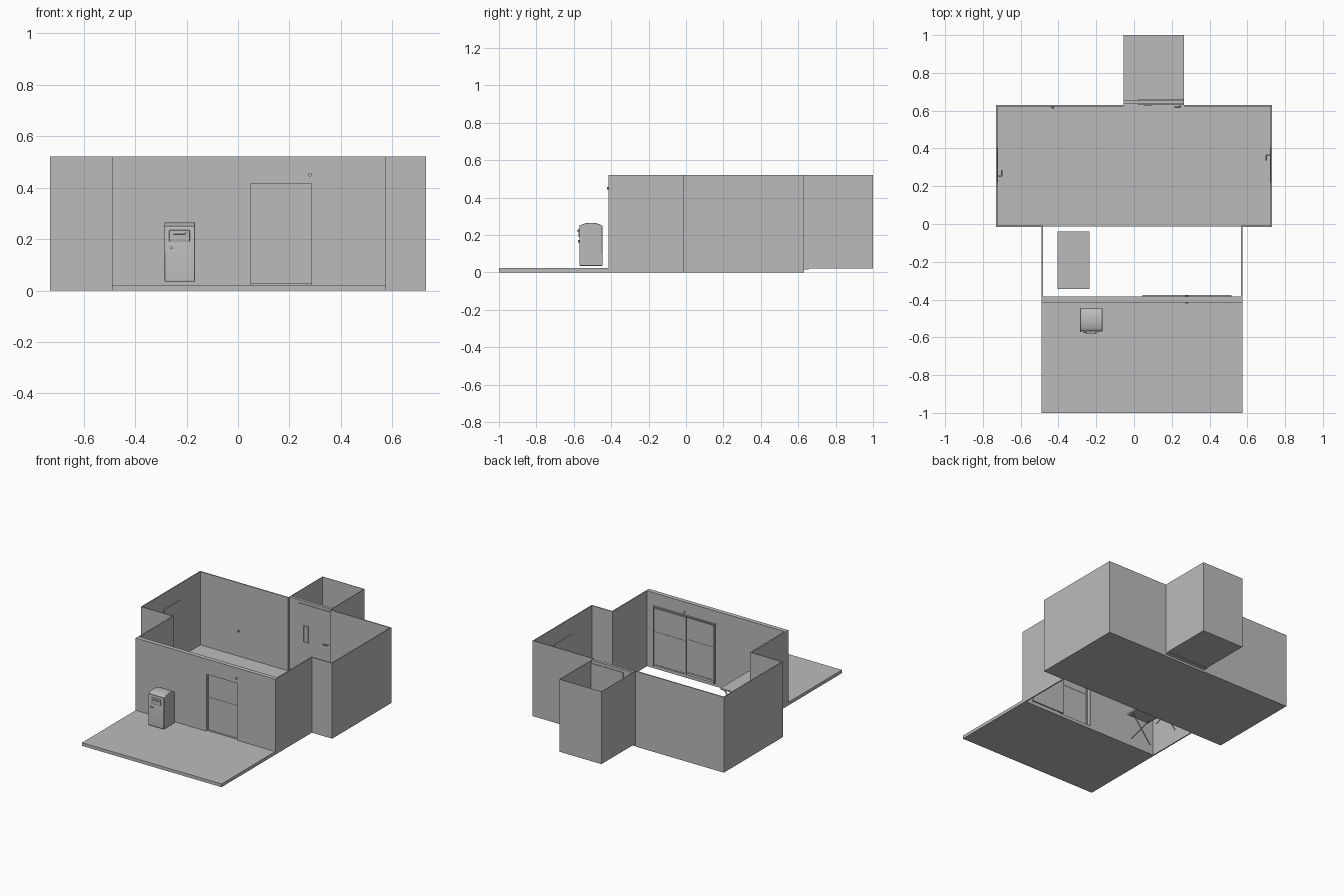
import bpy, math
from mathutils import Vector

if "Cube" in bpy.data.objects:
    bpy.data.objects.remove(bpy.data.objects["Cube"])

TOP = 0.52
grey = bpy.data.materials.new("plain_grey")
grey.use_nodes = True
grey.diffuse_color = (0.5, 0.5, 0.5, 1)
grey.node_tree.nodes["Principled BSDF"].inputs["Base Color"].default_value = (0.5, 0.5, 0.5, 1)


def make(name, verts, faces):
    mesh = bpy.data.meshes.new(name)
    mesh.from_pydata(verts, [], faces)
    mesh.materials.append(grey)
    obj = bpy.data.objects.new(name, mesh)
    bpy.context.collection.objects.link(obj)
    return obj


def prism(name, profile, axis, a, b):
    """Extrude a 2D outline along axis from a to b."""
    def place(p, d):
        v = list(p)
        v.insert("xyz".index(axis), d)
        return v
    n = len(profile)
    verts = [place(p, a) for p in profile] + [place(p, b) for p in profile]
    faces = [tuple(range(n))[::-1], tuple(range(n, 2 * n))]
    faces += [(i, (i + 1) % n, n + (i + 1) % n, n + i) for i in range(n)]
    obj = make(name, verts, faces)
    import bmesh
    bm = bmesh.new()
    bm.from_mesh(obj.data)
    bmesh.ops.recalc_face_normals(bm, faces=bm.faces)
    bm.to_mesh(obj.data)
    bm.free()
    return obj


def box(name, x, y, z):
    return prism(name, [(x[0], y[0]), (x[1], y[0]), (x[1], y[1]), (x[0], y[1])], "z", *z)


def wall(name, path, bottom, thickness):
    """Thin standing wall that follows a plan path."""
    n = len(path)
    verts = [(x, y, z) for z in (bottom, TOP) for x, y in path]
    obj = make(name, verts, [(i, i + 1, n + i + 1, n + i) for i in range(n - 1)])
    mod = obj.modifiers.new("thickness", "SOLIDIFY")
    mod.thickness, mod.offset, mod.use_even_offset = thickness, 0, True
    return obj


def bevel(obj, width):
    mod = obj.modifiers.new("soft_edges", "BEVEL")
    mod.width, mod.segments = width, 2
    return obj


def rod(name, a, b, r):
    a, b = Vector(a), Vector(b)
    bpy.ops.mesh.primitive_cylinder_add(vertices=10, radius=r, depth=(b - a).length,
                                        location=(a + b) / 2,
                                        rotation=(b - a).to_track_quat("Z", "Y").to_euler())
    obj = bpy.context.object
    obj.name = name
    obj.data.materials.append(grey)
    bpy.ops.object.shade_smooth_by_angle()
    return obj


# Floors
box("porch_floor", (-0.49, 0.575), (-1, -0.41), (0, 0.022))
box("main_floor", (-0.725, 0.725), (-0.012, 0.627), (0, 0.015))
box("back_floor", (-0.054, 0.264), (0.63, 0.999), (0.02, 0.024))

# Main room walls, one run per side
for side, front_x, back_x in ((-1, -0.486, -0.055), (1, 0.571, 0.265)):
    label = "left" if side > 0 else "right"
    wall(label + "_wall", [(front_x, -0.39), (front_x, -0.012), (side * 0.726, -0.012),
                           (side * 0.726, 0.626), (back_x, 0.626)], 0, 0.008)
wall("back_room_wall", [(-0.054, 0.63), (-0.054, 0.999), (0.264, 0.999), (0.264, 0.63)],
     0.02, 0.003)

# Front wall with a doorway
prism("front_wall", [(-0.49, 0), (0.05, 0), (0.05, 0.415), (0.285, 0.415), (0.285, 0),
                     (0.575, 0), (0.575, TOP), (-0.49, TOP)], "y", -0.415, -0.385)
box("doorway_sill", (0.05, 0.285), (-0.41, -0.385), (0, 0.022))


# Sliding door: one leaf in the doorway, one parked inside the wall
def leaf(name, x0, x1, y):
    z0, z1, w = 0.025, 0.42, 0.008
    box(name + "_glass", (x0, x1), (y + 0.002, y + 0.006), (z0, z1))
    for i, x in enumerate((x0, x1 - w)):
        box(f"{name}_stile_{i}", (x, x + w), (y, y + 0.008), (z0, z1))
    for i, z in enumerate((z0, 0.25, z1 - w)):
        box(f"{name}_rail_{i}", (x0, x1), (y, y + 0.008), (z, z + w))


leaf("door_leaf", 0.05, 0.285, -0.408)
leaf("parked_leaf", 0.265, 0.51, -0.385)
for i, x in enumerate((0.045, 0.51)):
    box(f"door_frame_{i}", (x, x + 0.006), (-0.386, -0.375), (0.02, 0.425))
box("door_track", (0.045, 0.516), (-0.386, -0.375), (0.425, 0.432))

# Small lamps above the door, outside and inside
rod("lamp", (0.28, -0.422, 0.45), (0.28, -0.378, 0.45), 0.007)

# Back partition with door, window frame and lever
box("partition", (-0.054, 0.264), (0.635, 0.655), (0.02, TOP))
box("partition_base", (-0.054, 0.264), (0.627, 0.655), (0.015, 0.022))
for i, y in enumerate((0.631, 0.655)):
    box(f"partition_door_{i}", (0.02, 0.262), (y, y + 0.004), (0.024, 0.5))
for i, x in enumerate((0.055, 0.09)):
    box(f"window_side_{i}", (x, x + 0.006), (0.625, 0.632), (0.24, 0.355))
for i, z in enumerate((0.24, 0.349)):
    box(f"window_rail_{i}", (0.055, 0.096), (0.625, 0.632), (z, z + 0.006))
rod("partition_lever_stem", (0.246, 0.633, 0.27), (0.246, 0.618, 0.27), 0.004)
rod("partition_lever", (0.246, 0.618, 0.27), (0.215, 0.618, 0.27), 0.004)
rod("wall_switch", (-0.43, 0.624, 0.19), (-0.43, 0.612, 0.19), 0.007)

# Side doors with levers
for side, y, turn in ((-1, 0.255, 1), (1, 0.365, -1)):
    label = "left" if side > 0 else "right"
    box(label + "_side_door", sorted((side * 0.722, side * 0.719)), (0.22, 0.405), (0.015, 0.41))
    rod(label + "_lever_stem", (side * 0.72, y, 0.2), (side * 0.70, y, 0.2), 0.003)
    rod(label + "_lever", (side * 0.70, y, 0.2), (side * 0.70, y + turn * 0.03, 0.2), 0.003)

# Folding table with crossed legs
box("table_top", (-0.405, -0.235), (-0.345, -0.04), (0.185, 0.195))
for i, y in enumerate((-0.315, -0.07)):
    rod(f"table_leg_a_{i}", (-0.39, y, 0.186), (-0.245, y, 0.004), 0.004)
    rod(f"table_leg_b_{i}", (-0.245, y + 0.01, 0.186), (-0.39, y + 0.01, 0.004), 0.004)

# Post bin with rounded lid
arc = [(-0.508 - 0.062 * math.cos(math.pi * i / 12),
        0.242 + 0.023 * math.sin(math.pi * i / 12)) for i in range(13)]
body = prism("bin_body", [(-0.57, 0.035)] + arc + [(-0.446, 0.035)], "x", -0.285, -0.167)
bevel(body, 0.003)
bpy.context.view_layer.objects.active = body
bpy.ops.object.select_all(action="DESELECT")
body.select_set(True)
bpy.ops.object.shade_smooth_by_angle()
box("bin_lid_seam", (-0.283, -0.169), (-0.572, -0.565), (0.248, 0.251))
bevel(box("bin_flap", (-0.268, -0.187), (-0.575, -0.565), (0.19, 0.235)), 0.004)
bevel(box("bin_grip", (-0.253, -0.202), (-0.582, -0.57), (0.218, 0.226)), 0.003)
box("bin_latch", (-0.27, -0.245), (-0.575, -0.565), (0.163, 0.17))
rod("bin_lock", (-0.258, -0.565, 0.166), (-0.258, -0.578, 0.166), 0.006)
